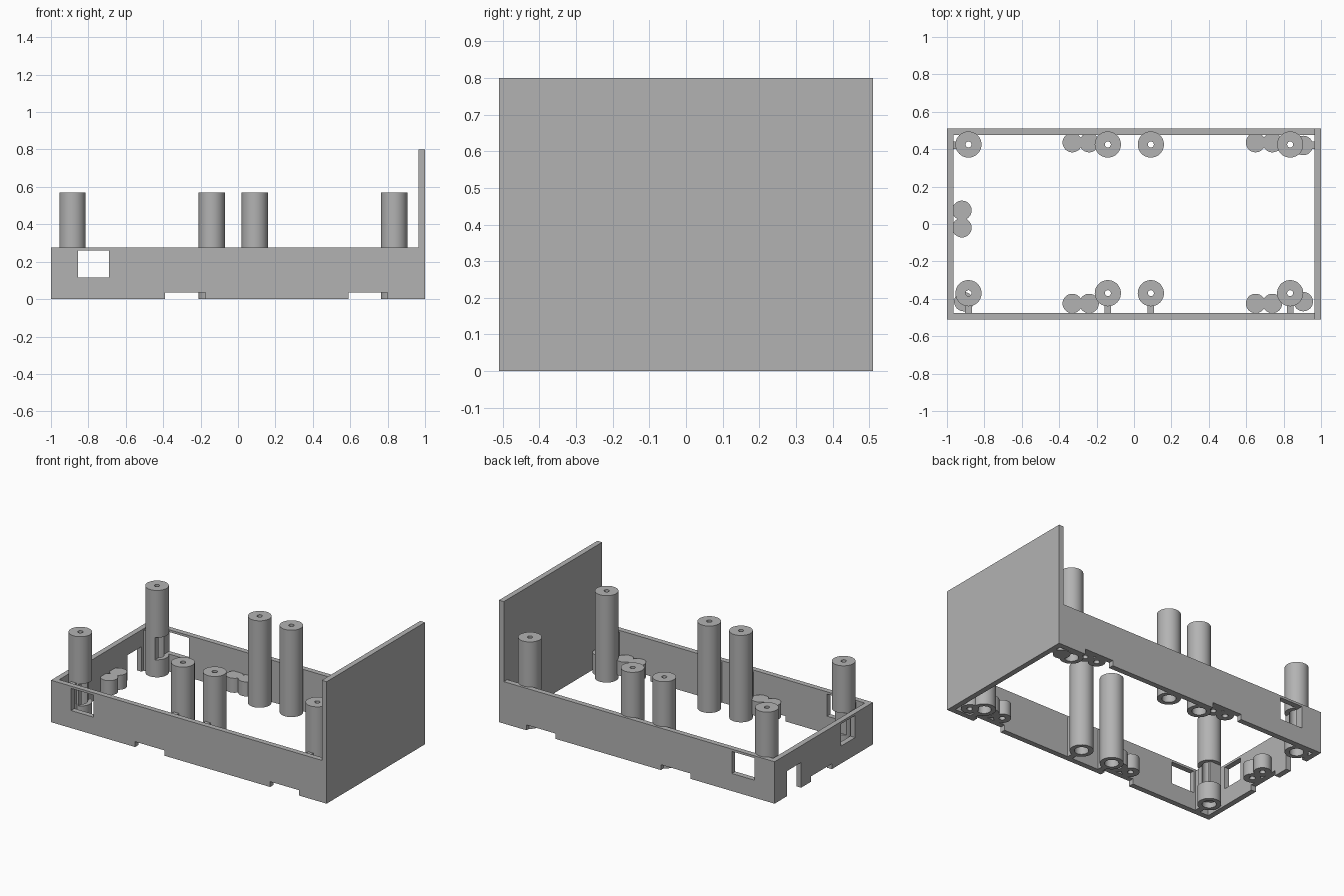
import bpy, bmesh, math

cube = bpy.data.objects.get("Cube")
if cube:
    bpy.data.objects.remove(cube, do_unlink=True)

grey = bpy.data.materials.new("plain grey")
grey.use_nodes = True
COLOUR = (0.45, 0.45, 0.45, 1)
grey.diffuse_color = COLOUR
grey.node_tree.nodes["Principled BSDF"].inputs["Base Color"].default_value = COLOUR

HX, HY, T = 1.0, 0.51, 0.035          # half sizes and wall thickness
WALL_H, PANEL_H, POST_H = 0.275, 0.80, 0.57
NOTCH_H, BOSS_H = 0.035, 0.13
POST_R, BOSS_R = 0.07, 0.052


def finish(name, bm):
    bmesh.ops.recalc_face_normals(bm, faces=bm.faces)
    mesh = bpy.data.meshes.new(name)
    bm.to_mesh(mesh)
    bm.free()
    mesh.materials.append(grey)
    obj = bpy.data.objects.new(name, mesh)
    bpy.context.collection.objects.link(obj)
    return obj


def box(name, x, y, z):
    bm = bmesh.new()
    bmesh.ops.create_cube(bm, size=1)
    for v in bm.verts:
        v.co = [lo + (c + 0.5) * (hi - lo) for c, (lo, hi) in zip(v.co, (x, y, z))]
    return finish(name, bm)


def lathe(name, profile, x, y, steps=40):
    """Revolve a closed (radius, height) profile; zero radii sit on the axis."""
    bm = bmesh.new()
    verts = [bm.verts.new((r, 0, z)) for r, z in profile]
    edges = [bm.edges.new((a, b)) for a, b in zip(verts, verts[1:] + verts[:1])]
    bmesh.ops.spin(bm, geom=verts + edges, cent=(0, 0, 0), axis=(0, 0, 1),
                   angle=math.tau, steps=steps)
    bmesh.ops.remove_doubles(bm, verts=bm.verts, dist=0.0002)
    bmesh.ops.dissolve_degenerate(bm, edges=bm.edges, dist=0.0002)
    bmesh.ops.translate(bm, verts=bm.verts, vec=(x, y, 0))
    return finish(name, bm)


def cut(obj, cutters):
    """Subtract boxes given as (x range, y range, z range)."""
    helpers = []
    for ranges in cutters:
        helper = box("cutter", *ranges)
        helper.hide_render = True
        mod = obj.modifiers.new("cut", "BOOLEAN")
        mod.operation, mod.solver, mod.object = "DIFFERENCE", "EXACT", helper
        helpers.append(helper)
    bpy.context.view_layer.update()
    result = bpy.data.meshes.new_from_object(
        obj.evaluated_get(bpy.context.evaluated_depsgraph_get()))
    obj.modifiers.clear()
    obj.data = result
    for helper in helpers:
        bpy.data.objects.remove(helper, do_unlink=True)


def smooth(obj):
    bpy.ops.object.select_all(action="DESELECT")
    obj.select_set(True)
    bpy.context.view_layer.objects.active = obj
    bpy.ops.object.shade_smooth_by_angle(angle=math.radians(35))


# Openings shared by walls and posts
window_z = (0.115, 0.26)
long_window = ((-0.855, -0.69), (-0.6, 0.6), window_z)
end_window = ((-1.1, -0.78), (-0.325, -0.18), window_z)
long_notches = [((a, b), (-0.6, 0.6), (-0.1, NOTCH_H))
                for a, b in ((-0.39, -0.175), (0.59, 0.80))]
end_notch = ((-1.1, -0.9), (-0.083, 0.133), (-0.1, NOTCH_H))
end_slot = ((-1.1, -0.9), (0.235, 0.38), (-0.1, 0.165))

# Walls and the tall end panel
for side, sign in (("front", -1), ("back", 1)):
    wall = box(side + "_wall", (-HX, HX - T), sorted((sign * HY, sign * (HY - T))),
               (0, WALL_H))
    cut(wall, [long_window] + long_notches)
end_wall = box("end_wall", (-HX, T - HX), (T - HY, HY - T), (0, WALL_H))
cut(end_wall, [end_window, end_notch, end_slot])
box("tall_end_panel", (HX - T, HX), (-HY, HY), (0, PANEL_H))

# Hollow screw posts, counterbored from below
post_profile = [(0.042, 0), (POST_R, 0), (POST_R, POST_H), (0.016, POST_H),
                (0.016, 0.4), (0.042, 0.4)]
for x in (-0.885, -0.14, 0.09, 0.835):
    for side, y in (("front", -0.37), ("back", 0.425)):
        post = lathe(side + "_post", post_profile, x, y)
        if x < -0.5:
            cut(post, [long_window] + ([end_window] if y < 0 else []))
        smooth(post)
    # Rib joining the front post to its wall
    box("front_rib", (x - 0.018, x + 0.018), (T - HY, -0.425), (0, 0.265))

# Ribs joining the back corner posts to the ends
box("back_rib", (T - HX, -0.94), (0.40, 0.44), (0, 0.265))
box("back_rib", (0.89, HX - T), (0.40, 0.44), (0, BOSS_H))


def boss(x, y, base):
    profile = [(0, base + 0.07), (0.018, base + 0.07), (0.018, base),
               (BOSS_R, base), (BOSS_R, BOSS_H), (0, BOSS_H)]
    smooth(lathe("boss", profile, x, y, 32))


# Short bosses beside the notches and in the corners
for y in (-0.425, 0.435):
    for x in (-0.33, -0.24, 0.65, 0.74):
        boss(x, y, NOTCH_H)
for y in (-0.02, 0.073):
    boss(-0.92, y, NOTCH_H)
for y in (-0.415, 0.42):
    boss(0.905, y, 0)
boss(-0.91, -0.415, NOTCH_H)
